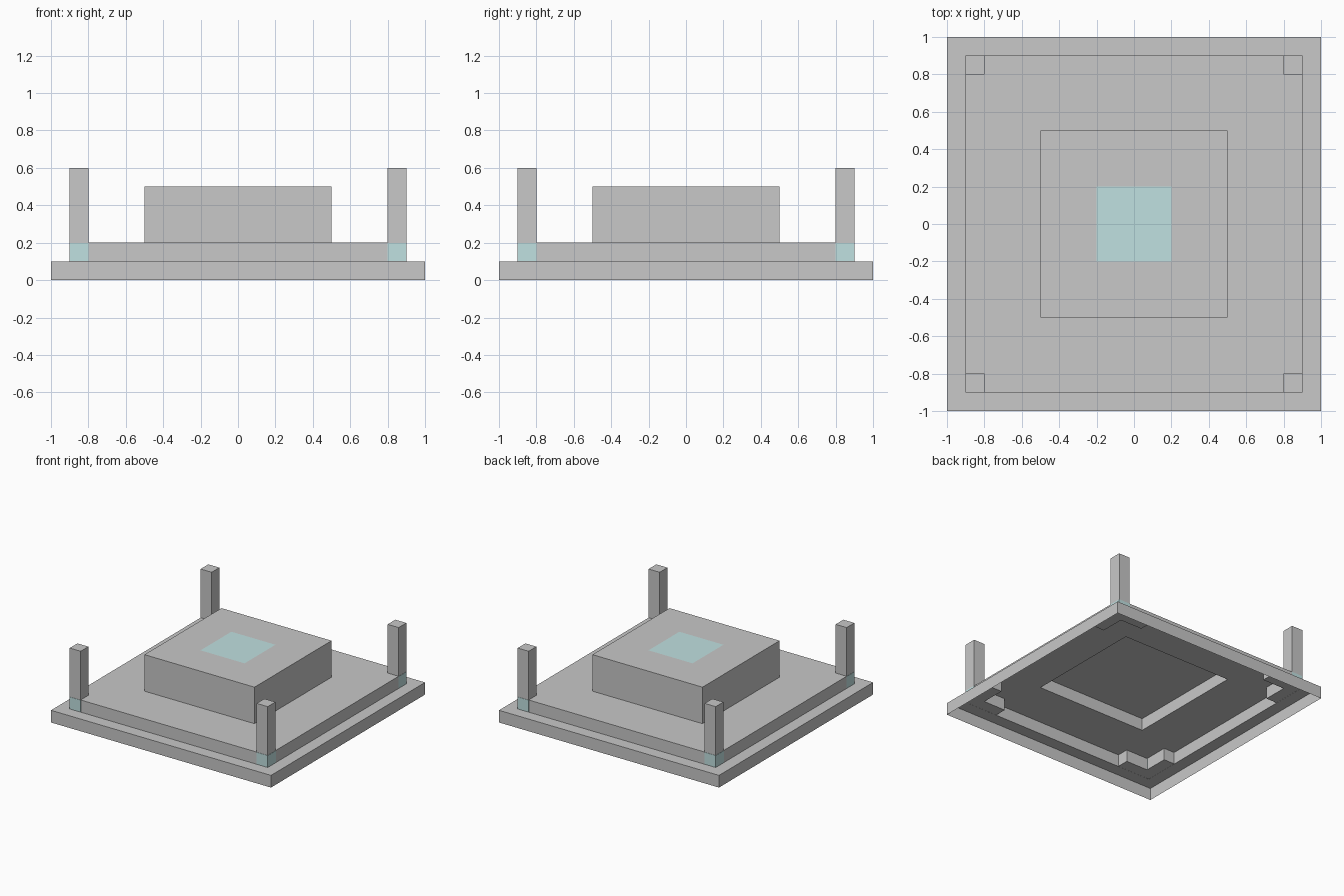
import bpy, bmesh

cube = bpy.data.objects.get("Cube")
if cube:
    bpy.data.objects.remove(cube, do_unlink=True)


def material(name, rgb):
    mat = bpy.data.materials.new(name)
    mat.use_nodes = True
    mat.diffuse_color = (*rgb, 1)
    mat.node_tree.nodes["Principled BSDF"].inputs["Base Color"].default_value = (*rgb, 1)
    return mat


stone = material("grey stone", (0.58, 0.58, 0.58))
glow = material("pale cyan", (0.53, 0.75, 0.75))


def finish(name, bm, mat):
    mesh = bpy.data.meshes.new(name)
    bm.to_mesh(mesh)
    bm.free()
    mesh.materials.append(mat)
    obj = bpy.data.objects.new(name, mesh)
    bpy.context.collection.objects.link(obj)
    return obj


def stepped_skin(name, profile, mat):
    """Loft square rings given as (half width, height); the last is capped."""
    bm = bmesh.new()
    corners = ((-1, -1), (1, -1), (1, 1), (-1, 1))
    rings = [[bm.verts.new((x * r, y * r, z)) for x, y in corners] for r, z in profile]
    for low, high in zip(rings, rings[1:]):
        for i in range(4):
            j = (i + 1) % 4
            bm.faces.new((low[i], low[j], high[j], high[i]))
    bm.faces.new(rings[-1])
    return finish(name, bm, mat)


def prism(name, outline, z0, z1, mat):
    """Extrude a flat outline from z0 to z1."""
    bm = bmesh.new()
    face = bm.faces.new([bm.verts.new((x, y, z0)) for x, y in outline])
    new = bmesh.ops.extrude_face_region(bm, geom=[face], use_keep_orig=True)["geom"]
    bmesh.ops.translate(bm, vec=(0, 0, z1 - z0),
                        verts=[v for v in new if isinstance(v, bmesh.types.BMVert)])
    bmesh.ops.recalc_face_normals(bm, faces=bm.faces[:])
    return finish(name, bm, mat)


def square(x, y, r):
    return [(x - r, y - r), (x + r, y - r), (x + r, y + r), (x - r, y + r)]


# Stepped platform, open underneath
stepped_skin("platform", [(1, 0), (1, 0.1), (0.9, 0.1), (0.9, 0.2), (0.5, 0.2), (0.5, 0.5)], stone)

# Ceiling inside the hollow block
stepped_skin("block_ceiling", [(0.5, 0.3)], stone)

# Pale panel on top of the block
stepped_skin("top_panel", [(0.2, 0.501)], glow)

# Corner posts with pale feet and L-shaped pads under them
pad = [(0.6, 0.8), (0.8, 0.8), (0.8, 0.6), (0.899, 0.6), (0.899, 0.899), (0.6, 0.899)]
for sx, side in ((1, "left"), (-1, "right")):
    for sy, end in ((-1, "front"), (1, "back")):
        tag = f"{end}_{side}"
        spot = square(sx * 0.85, sy * 0.85, 0.05)
        prism(f"{tag}_post", spot, 0.199, 0.6, stone)
        prism(f"{tag}_post_foot", square(sx * 0.85, sy * 0.85, 0.052), 0.101, 0.199, glow)
        prism(f"{tag}_pad", [(sx * x, sy * y) for x, y in pad], 0.1, 0.198, stone)
